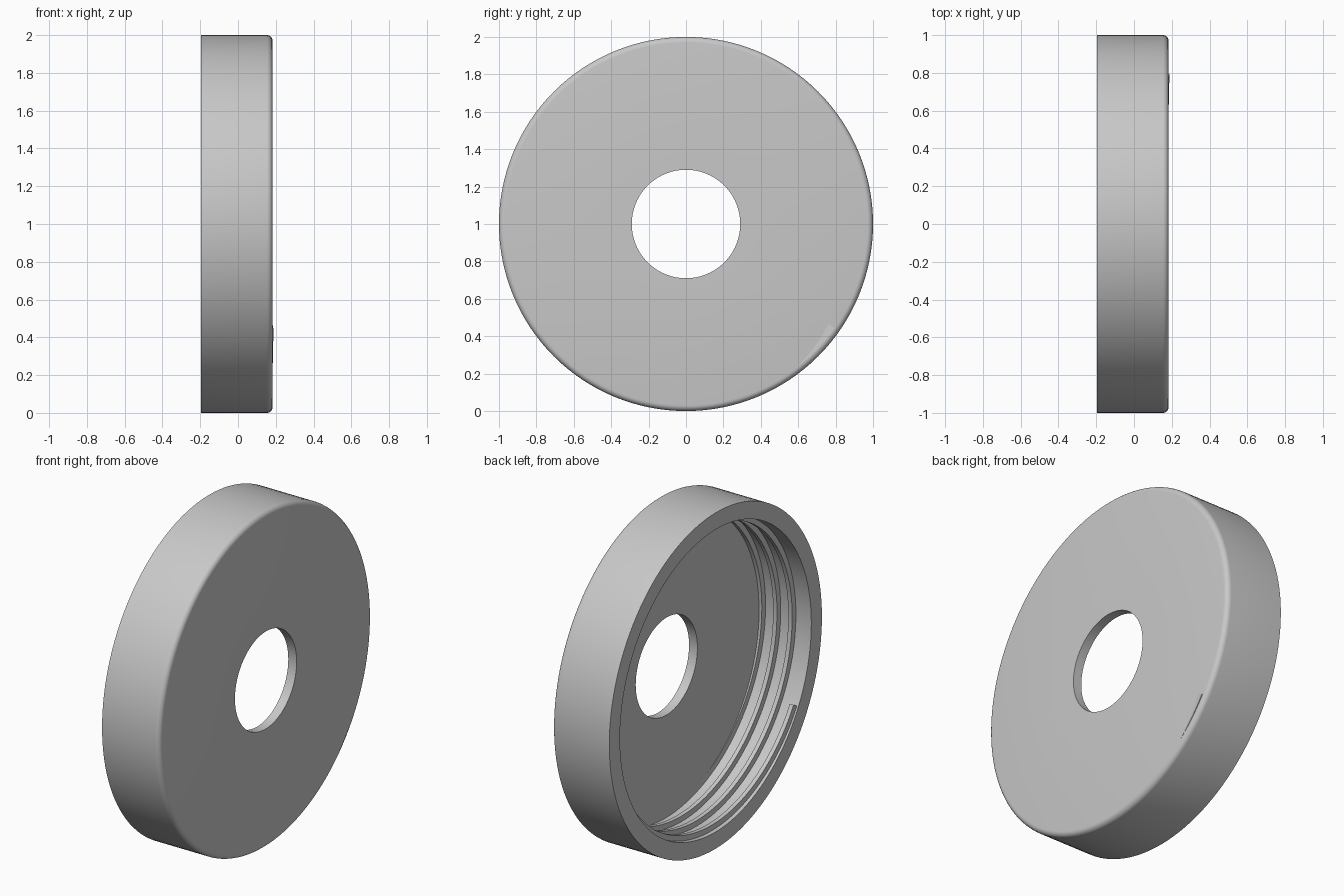
import bpy, bmesh
from math import sin, cos, pi, radians

if "Cube" in bpy.data.objects:
    bpy.data.objects.remove(bpy.data.objects["Cube"], do_unlink=True)

grey = bpy.data.materials.new("light grey")
grey.use_nodes = True
colour = (0.58, 0.58, 0.58, 1)
grey.diffuse_color = colour
grey.node_tree.nodes["Principled BSDF"].inputs["Base Color"].default_value = colour

BACK, FRONT = -0.195, 0.183
AXIS_Z = 1.0


def sweep(name, profile, start, turns, steps, pitch=0.0):
    """Sweep an (x, radius) section round the x axis; a pitch makes it a helix."""
    bm = bmesh.new()
    closed = pitch == 0
    rings = []
    for i in range(steps if closed else steps + 1):
        t = turns * i / steps
        a = start + 2 * pi * t
        rings.append([bm.verts.new((x + pitch * t, r * cos(a), AXIS_Z + r * sin(a)))
                      for x, r in profile])
    n = len(profile)
    for i in range(steps):
        a, b = rings[i], rings[(i + 1) % len(rings)]
        for j in range(n):
            k = (j + 1) % n
            bm.faces.new((a[j], a[k], b[k], b[j]))
    if not closed:
        bm.faces.new(rings[0])
        bm.faces.new(rings[-1])
    bmesh.ops.recalc_face_normals(bm, faces=bm.faces)
    mesh = bpy.data.meshes.new(name)
    bm.to_mesh(mesh)
    bm.free()
    mesh.materials.append(grey)
    obj = bpy.data.objects.new(name, mesh)
    bpy.context.collection.objects.link(obj)
    bpy.ops.object.select_all(action="DESELECT")
    obj.select_set(True)
    bpy.context.view_layer.objects.active = obj
    bpy.ops.object.shade_smooth_by_angle(angle=radians(25))
    return obj


# Cap shell: skirt, rounded front edge, plate and centre hole
outer, wall, hole = 1.0, 0.90, 0.29
plate, fillet = 0.055, 0.03
shell = [(BACK, wall), (BACK, outer)]
for i in range(7):
    a = pi / 2 * i / 6
    shell.append((FRONT - fillet + fillet * sin(a), outer - fillet + fillet * cos(a)))
shell += [(FRONT, hole), (FRONT - plate, hole), (FRONT - plate, wall)]
sweep("cap_shell", shell, 0, 1, 128)

# Internal screw thread, rooted in the skirt wall
root, tip, half = 0.97, 0.87, 0.025
first = BACK + half + 0.001
thread = [(first - half, root), (first - half * 0.5, tip),
          (first + half * 0.5, tip), (first + half, root)]
sweep("screw_thread", thread, radians(-150), 3 + 115 / 360, 400, pitch=0.1)
